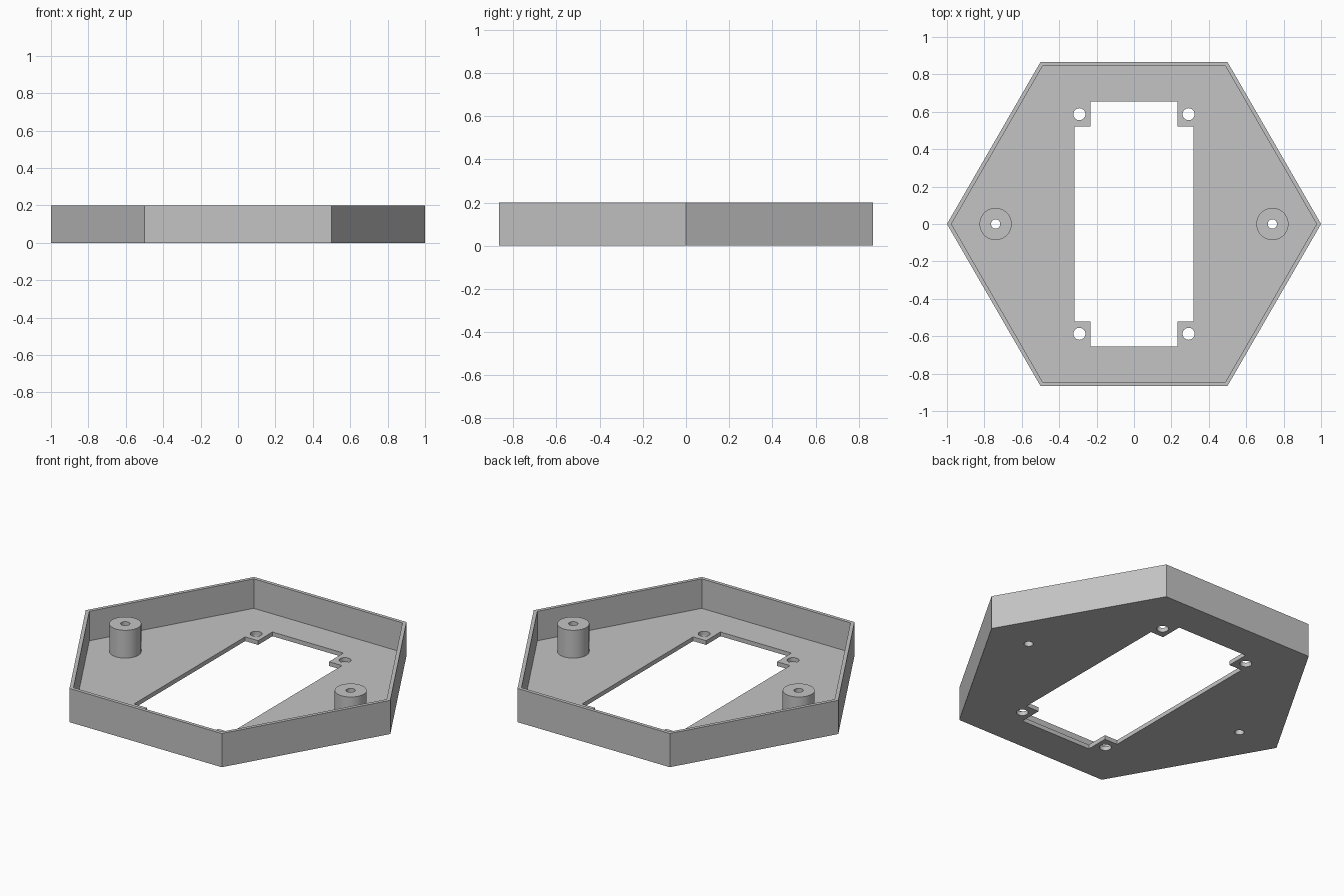
import bpy
from math import radians

default = bpy.data.objects.get("Cube")
if default:
    bpy.data.objects.remove(default, do_unlink=True)

HEIGHT, FLOOR, POST_TOP = 0.2, 0.025, 0.19
POST_X = 0.74

grey = bpy.data.materials.new("plain_grey")
grey.use_nodes = True
colour = (0.55, 0.55, 0.55, 1)
grey.diffuse_color = colour
grey.node_tree.nodes["Principled BSDF"].inputs["Base Color"].default_value = colour


def prism(name, sides, radius, z0, z1, x=0, y=0, turn=0):
    """Upright prism or cylinder between two heights."""
    bpy.ops.mesh.primitive_cylinder_add(
        vertices=sides, radius=radius, depth=z1 - z0,
        location=(x, y, (z0 + z1) / 2), rotation=(0, 0, radians(turn)))
    ob = bpy.context.object
    ob.name = name
    ob.data.materials.append(grey)
    return ob


def block(name, half_x, half_y):
    """Tall box for cutting through the floor."""
    bpy.ops.mesh.primitive_cube_add(size=2)
    ob = bpy.context.object
    ob.name = name
    ob.scale = (half_x, half_y, 0.5)
    ob.data.materials.append(grey)
    return ob


def cut(target, cutter):
    """Subtract the cutter, then discard it."""
    cutter.hide_render = True
    mod = target.modifiers.new("cut", "BOOLEAN")
    mod.operation = "DIFFERENCE"
    mod.solver = "EXACT"
    mod.object = cutter
    bpy.context.view_layer.objects.active = target
    bpy.ops.object.modifier_apply(modifier=mod.name)
    bpy.data.objects.remove(cutter, do_unlink=True)


def finish(ob):
    bpy.ops.object.select_all(action="DESELECT")
    ob.select_set(True)
    bpy.context.view_layer.objects.active = ob
    bpy.ops.object.shade_smooth_by_angle(angle=radians(30))


# Hexagonal tray with a thin wall
tray = prism("hexagonal_tray", 6, 1.0, 0, HEIGHT, turn=30)
cut(tray, prism("cavity", 6, 0.976, FLOOR, 0.5, turn=30))

# Window in the floor, leaving a tab in each corner
cut(tray, block("window_wide", 0.318, 0.521))
cut(tray, block("window_long", 0.233, 0.656))

# Screw holes in the corner tabs
for sx in (-1, 1):
    for sy in (-1, 1):
        cut(tray, prism("tab_hole", 32, 0.032, -0.5, 0.5, sx * 0.292, sy * 0.587))

# Hollow mounting posts, bored through the floor
for side, sx in (("right", -1), ("left", 1)):
    x = sx * POST_X
    cut(tray, prism("floor_hole", 32, 0.025, -0.5, 0.5, x))
    post = prism(side + "_mounting_post", 48, 0.086, FLOOR, POST_TOP, x)
    cut(post, prism("post_hole", 32, 0.025, -0.5, 0.5, x))
    finish(post)

finish(tray)
